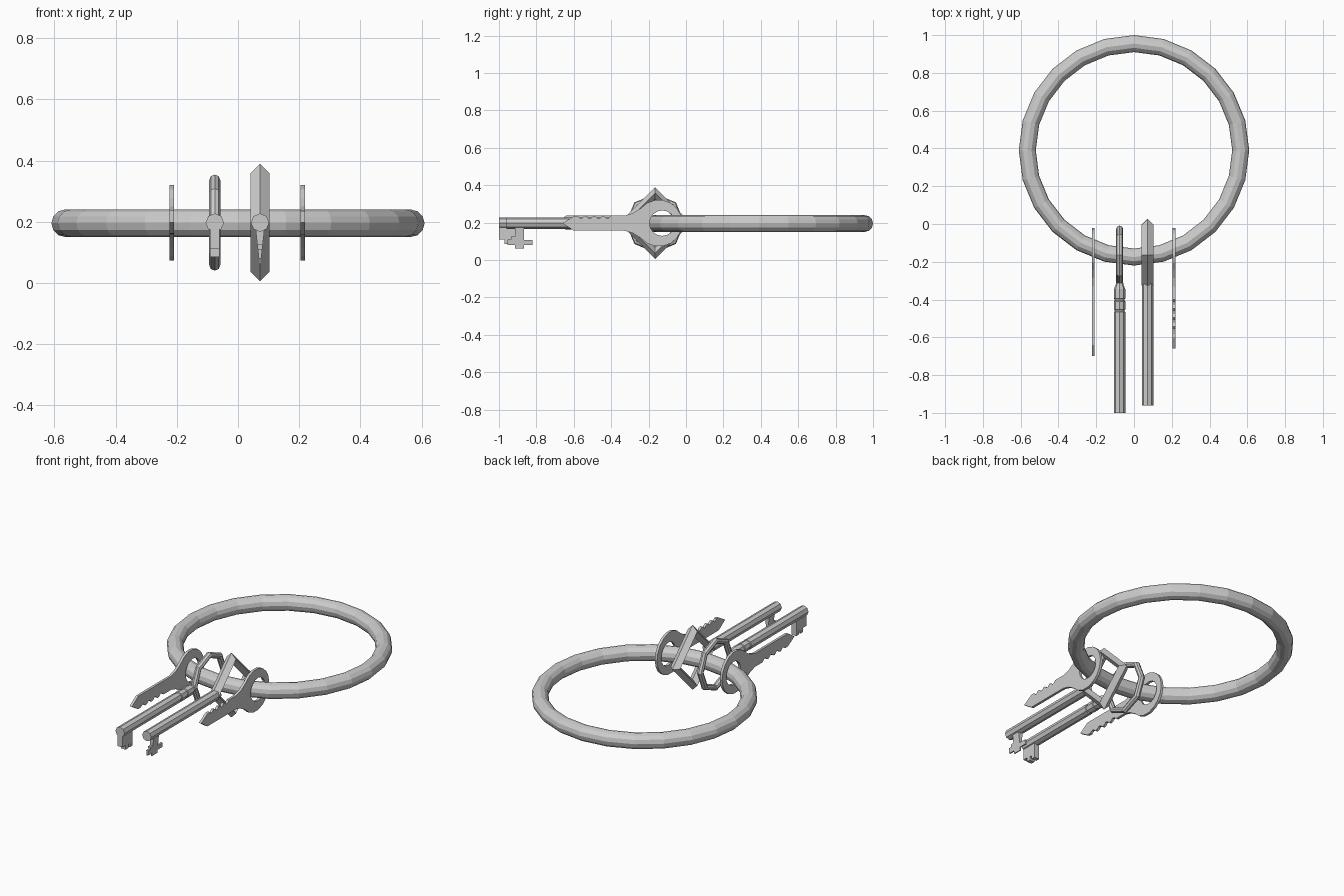
import bpy, bmesh
from math import sin, cos, pi, radians
from mathutils import Matrix

if "Cube" in bpy.data.objects:
    bpy.data.objects.remove(bpy.data.objects["Cube"])

ZC = 0.197


def torus(name, loc, rot, major, minor, nmaj, nmin):
    bpy.ops.mesh.primitive_torus_add(location=loc, rotation=rot, major_radius=major,
                                     minor_radius=minor, major_segments=nmaj,
                                     minor_segments=nmin)
    bpy.context.object.name = name
    return bpy.context.object


def plate(name, loops, x, half, bevel=0.0):
    """Flat (y, z) outline with optional holes, thickened along x."""
    cu = bpy.data.curves.new(name, 'CURVE')
    cu.dimensions, cu.fill_mode = '2D', 'BOTH'
    cu.extrude = half - bevel
    cu.bevel_depth, cu.bevel_resolution = bevel, 0
    cu.offset = -bevel
    for pts in loops:
        sp = cu.splines.new('POLY')
        sp.points.add(len(pts) - 1)
        for p, (y, z) in zip(sp.points, pts):
            p.co = (y, z, 0, 1)
        sp.use_cyclic_u = True
    ob = bpy.data.objects.new(name, cu)
    bpy.context.collection.objects.link(ob)
    ob.matrix_world = Matrix(((0, 0, 1, x), (1, 0, 0, 0), (0, 1, 0, 0), (0, 0, 0, 1)))
    bpy.ops.object.select_all(action='DESELECT')
    bpy.context.view_layer.objects.active = ob
    ob.select_set(True)
    bpy.ops.object.convert(target='MESH')
    ob = bpy.context.object
    for f in ob.data.polygons:
        f.use_smooth = False
    return ob


def shaft(name, x, profile, n=8):
    """Lathe of (y, radius) pairs around the y axis."""
    bm = bmesh.new()
    rings = [[bm.verts.new((x + r * cos(2 * pi * i / n), y, ZC + r * sin(2 * pi * i / n)))
              for i in range(n)] for y, r in profile]
    for a, b in zip(rings, rings[1:]):
        for i in range(n):
            j = (i + 1) % n
            bm.faces.new((a[i], a[j], b[j], b[i]))
    bm.faces.new(rings[0])
    bm.faces.new(rings[-1])
    bmesh.ops.recalc_face_normals(bm, faces=bm.faces)
    me = bpy.data.meshes.new(name)
    bm.to_mesh(me)
    bm.free()
    ob = bpy.data.objects.new(name, me)
    bpy.context.collection.objects.link(ob)


def flat_key(name, x, tip, side):
    """Thin modern key: round holed head, tapered neck, notched blade."""
    yc, r = -0.145, 0.125
    head = [(yc + r * cos(radians(a)), r * sin(radians(a))) for a in range(-140, 141, 20)]
    blade = [(-0.285, 0.053), (-0.33, 0.04)]
    step = (tip + 0.07 + 0.40) / 4
    for k in range(4):
        y = -0.40 + k * step
        blade += [(y, 0.04), (y + step * 0.3, 0.025), (y + step * 0.5, 0.025),
                  (y + step * 0.75, 0.037)]
    blade += [(tip + 0.06, 0.036), (tip, 0.0), (tip + 0.06, -0.04),
              (-0.33, -0.04), (-0.285, -0.053)]
    outline = [(y, ZC + side * z) for y, z in head + blade]
    hole = [(-0.127 + 0.068 * cos(2 * pi * i / 16), ZC + 0.068 * sin(2 * pi * i / 16))
            for i in range(16)]
    plate(name, [outline, hole], x, 0.0075)


# Large carrying ring
torus("carrying_ring", (0, 0.39, 0.195), (0, 0, 0), 0.565, 0.045, 24, 12)

# Two thin flat keys
flat_key("flat_key_left", -0.216, -0.70, -1)
flat_key("flat_key_right", 0.212, -0.66, 1)

# Old key with round bow, grooved collar and stepped bit
torus("round_bow", (-0.076, -0.165, ZC), (0, pi / 2, 0), 0.139, 0.018, 8, 8)
shaft("round_key_shaft", -0.076, [
    (-0.295, 0.017), (-0.32, 0.02), (-0.345, 0.03), (-0.395, 0.03), (-0.398, 0.026),
    (-0.406, 0.026), (-0.409, 0.03), (-0.452, 0.03), (-0.455, 0.026), (-0.463, 0.026),
    (-0.466, 0.03), (-1.0, 0.03)])
plate("round_key_bit", [[
    (-1.0, 0.18), (-1.0, 0.11), (-0.97, 0.11), (-0.97, 0.085), (-0.945, 0.085),
    (-0.945, 0.105), (-0.93, 0.105), (-0.93, 0.085), (-0.905, 0.085), (-0.905, 0.18)]],
    -0.076, 0.016)

# Old key with diamond bow and tapering cross-shaped bit
torus("diamond_bow", (0.072, -0.165, ZC), (0, pi / 2, 0), 0.161, 0.031, 4, 4)
shaft("diamond_key_shaft", 0.072, [(-0.30, 0.03), (-0.96, 0.03)])
bit = plate("diamond_key_bit", [[
    (-0.915, 0.18), (-0.915, 0.125), (-0.935, 0.125), (-0.935, 0.11), (-0.955, 0.11),
    (-0.955, 0.08), (-0.915, 0.08), (-0.915, 0.062), (-0.865, 0.062), (-0.865, 0.08),
    (-0.82, 0.08), (-0.82, 0.107), (-0.865, 0.107), (-0.865, 0.18)]], 0.072, 0.015)
for v in bit.data.vertices:
    v.co.z *= max(0.2, (v.co.y - 0.045) / 0.135)
